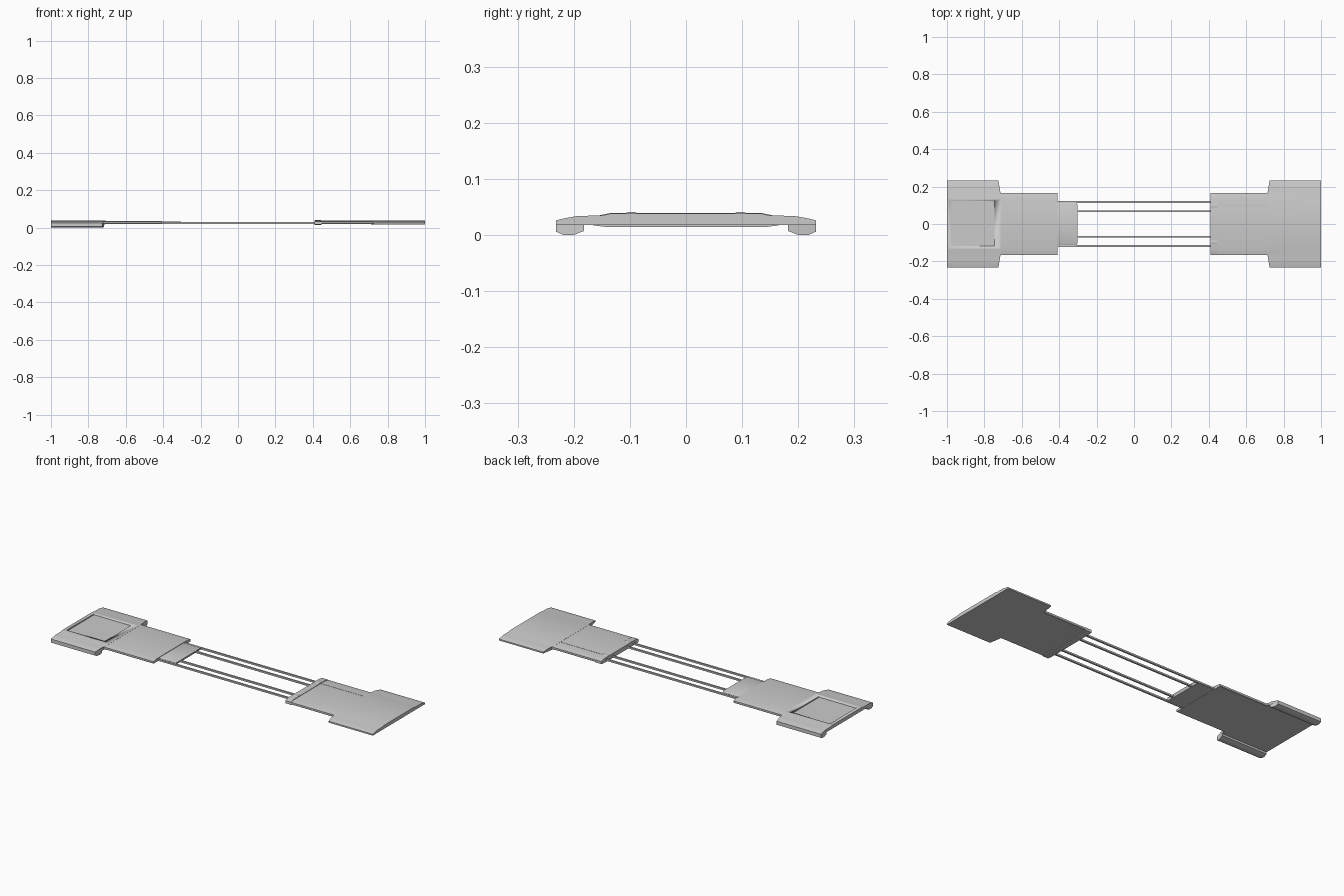
import bpy, bmesh
from mathutils import Vector

if "Cube" in bpy.data.objects:
    bpy.data.objects.remove(bpy.data.objects["Cube"])


def finish(name, bm):
    bmesh.ops.recalc_face_normals(bm, faces=bm.faces)
    me = bpy.data.meshes.new(name)
    bm.to_mesh(me)
    bm.free()
    ob = bpy.data.objects.new(name, me)
    bpy.context.collection.objects.link(ob)
    bpy.ops.object.select_all(action='DESELECT')
    bpy.context.view_layer.objects.active = ob
    ob.select_set(True)
    bpy.ops.object.shade_smooth_by_angle(angle=0.5)
    return ob


def extrude_x(name, profile, x0, x1):
    """Sweep a (y, z) outline along x; x0 and x1 may be functions of y."""
    bm = bmesh.new()
    at = lambda x, y: x(y) if callable(x) else x
    a = [bm.verts.new((at(x0, y), y, z)) for y, z in profile]
    b = [bm.verts.new((at(x1, y), y, z)) for y, z in profile]
    bm.faces.new(a)
    bm.faces.new(b)
    n = len(a)
    for i in range(n):
        j = (i + 1) % n
        bm.faces.new((a[i], a[j], b[j], b[i]))
    return finish(name, bm)


def symmetric(half):
    return half + [(-y, z) for y, z in reversed(half)]


def box(name, x0, x1, y0, y1, z0, z1):
    return extrude_x(name, [(y0, z0), (y1, z0), (y1, z1), (y0, z1)], x0, x1)


# cross-sections, from bottom to top on the +y side
plate = symmetric([(.145, .018), (.232, .018), (.232, .026), (.215, .030),
                   (.192, .034), (.150, .0345), (.135, .038)])
neck = symmetric([(.163, .019), (.165, .021), (.165, .031), (.150, .0335), (.133, .0365)])
bar = symmetric([(.140, .014), (.165, .017), (.165, .032), (.150, .036), (.135, .039)])
tongue = symmetric([(.113, .020), (.113, .030), (.105, .034)])
foot = [(.182, .019), (.182, .007), (.200, 0), (.218, 0), (.232, .006), (.232, .019)]

shoulder = lambda y: .725 - (.232 - abs(y)) * .17

# wide end plates with slanted shoulders
left_plate = extrude_x("left_end_plate", plate, -1, lambda y: -shoulder(y))
extrude_x("right_end_plate", plate, shoulder, 1)

# square recess in the left plate
cutter = box("recess_cutter", -.98, -.745, -.118, .122, .032, .06)
mod = left_plate.modifiers.new("recess", 'BOOLEAN')
mod.object = cutter
mod.operation = 'DIFFERENCE'
mod.solver = 'EXACT'
bpy.context.view_layer.objects.active = left_plate
bpy.ops.object.modifier_apply(modifier="recess")
bpy.data.objects.remove(cutter)

# necks, tongue and cross bar
extrude_x("left_neck", neck, -.73, -.41)
extrude_x("right_neck", neck, .43, .73)
extrude_x("tongue", tongue, -.43, lambda y: -.303 - max(0, abs(y) - .105) * .8)
extrude_x("cross_bar", bar, .41, .446)

for s, side in ((1, "back"), (-1, "front")):
    # gripping feet under the left plate
    extrude_x("foot_" + side, [(s * y, z) for y, z in foot], -1, lambda y: -shoulder(y))
    # sliding rods
    for y, kind in ((.1185, "outer"), (.068, "inner")):
        box(f"{kind}_rod_{side}", -.42, .42, s * y - .005, s * y + .005, .020, .029)
    # small raised caps on the cross bar
    c = s * .097
    extrude_x("cap_" + side, [(c - .012, .038), (c - .007, .0405), (c + .007, .0405),
                              (c + .012, .038)], .412, .444)

# thin raised seam on the right neck
box("neck_seam", .44, .715, .097, .102, .034, .0375)
